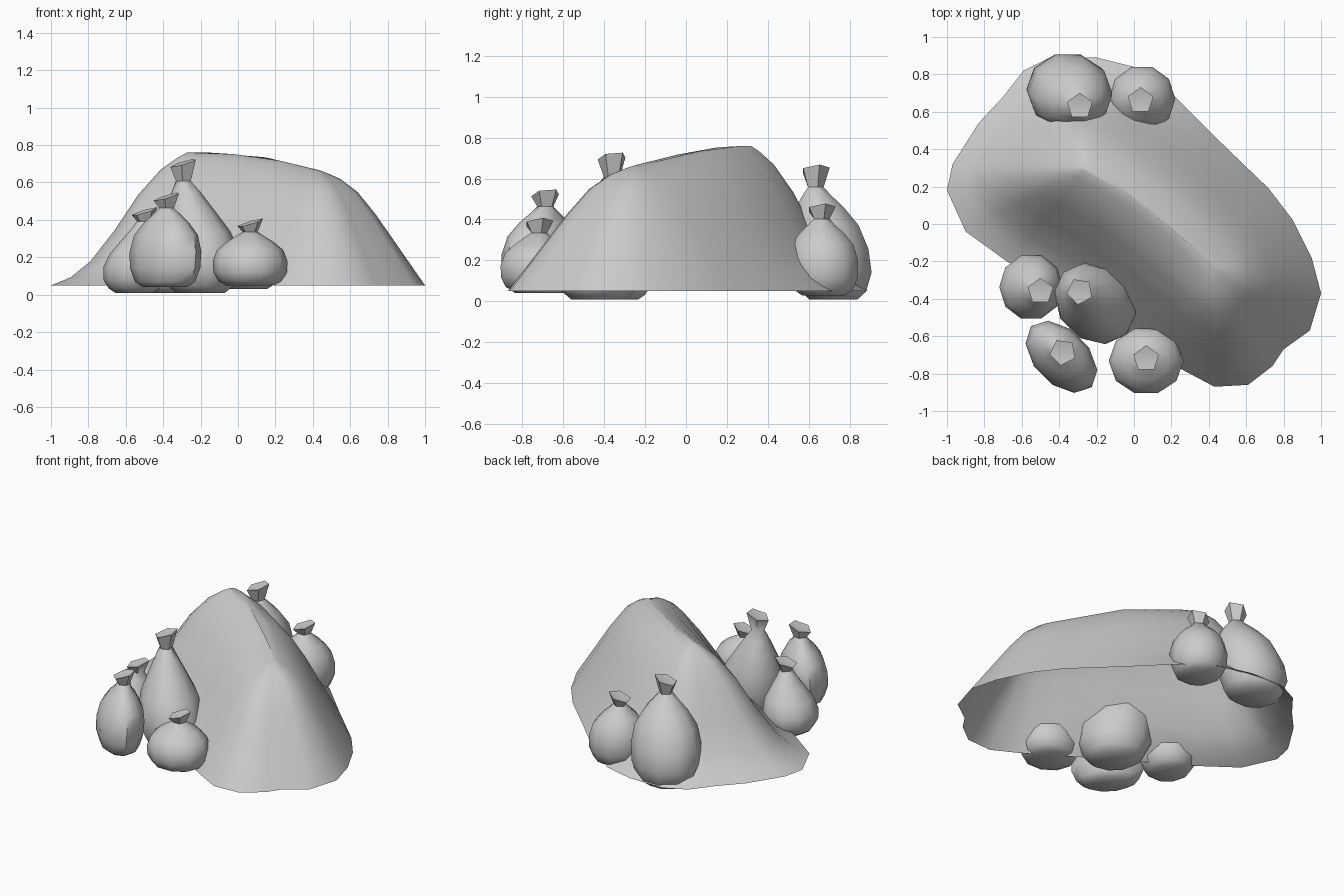
import bpy, bmesh
from math import sin, cos, pi, radians
from mathutils import Vector

if "Cube" in bpy.data.objects:
    bpy.data.objects.remove(bpy.data.objects["Cube"])


def make_object(name, rows, bottom, peak, angle):
    """Skin a stack of closed rings; optionally cap the bottom, fan the top to a peak."""
    bm = bmesh.new()
    rows = [[bm.verts.new(p) for p in ring] for ring in rows]
    n = len(rows[0])
    for a, b in zip(rows, rows[1:]):
        for i in range(n):
            j = (i + 1) % n
            bm.faces.new((a[i], a[j], b[j], b[i]))
    if bottom:
        bm.faces.new(rows[0][::-1])
    if peak is None:
        bm.faces.new(rows[-1])
    else:
        tip = bm.verts.new(peak)
        for i in range(n):
            bm.faces.new((rows[-1][i], rows[-1][(i + 1) % n], tip))
    bmesh.ops.remove_doubles(bm, verts=bm.verts, dist=0.0005)
    mesh = bpy.data.meshes.new(name)
    bm.to_mesh(mesh)
    bm.free()
    mesh.shade_smooth()
    mesh.set_sharp_from_angle(angle=radians(angle))
    obj = bpy.data.objects.new(name, mesh)
    bpy.context.collection.objects.link(obj)


# Mound: open shell lofted from its ground outline up to a bowed, sloping ridge
outline = [(-1, .18), (-.9, -.04), (-.68, -.2), (-.42, -.36), (-.15, -.52),
           (.08, -.67), (.26, -.78), (.43, -.87), (.61, -.86), (.74, -.76),
           (.8, -.67), (.94, -.57), (1, -.37), (.95, -.18), (.85, .02),
           (.72, .19), (.45, .45), (.2, .7), (0, .84), (-.2, .89),
           (-.45, .89), (-.59, .82), (-.7, .68), (-.83, .54), (-.97, .32)]
ridge_a, ridge_b = Vector((-.25, .30, .76)), Vector((.42, -.23, .665))
# distance from ridge, height at the back-left end, height at the front-right end
slope = [(1, 0, 0), (.86, .06, .19), (.72, .18, .38), (.55, .41, .61),
         (.38, .68, .81), (.22, .87, .925), (.1, .96, .975), (.03, 1, 1)]
axis = (ridge_b - ridge_a).xy
side = Vector((-axis.y, axis.x)).normalized()
rows = []
for s, back, front in slope:
    row = []
    for p in outline:
        q = Vector(p)
        u = min(1, max(0, (q - ridge_a.xy).dot(axis) / axis.length_squared))
        bow = 4 * u * (1 - u)
        r = ridge_a.lerp(ridge_b, u)
        top = r.xy + side * .05 * bow
        xy = top.lerp(q, s)
        # the back-right flank is fuller than the front-left one
        full = (q - ridge_a.xy).dot(side) > 0
        w = min(1, u + bow * .6) if full else u
        k = back + (front - back) * w
        row.append((xy.x, xy.y, .05 + (r.z + .025 * bow - .05) * k))
    rows.append(row)
make_object("mound", rows, False, None, 50)


# Tied sacks: ten-sided bodies narrowing to a five-sided flared, slanted neck
plump = [(0, .62), (.07, .84), (.24, .98), (.45, 1), (.66, .89), (.82, .62), (.93, .36)]
tall = [(0, .6), (.06, .80), (.18, .97), (.36, 1), (.55, .88), (.74, .6), (.90, .36)]


def sack(name, shape, base, tip, z0, z1, rx, ry, turn=0.0):
    neck_z = z1 - max(.075, .17 * (z1 - z0))
    c0, c1 = Vector(base), Vector(tip)
    levels = [(z0 + (neck_z - z0) * h, rx * r, ry * r, False) for h, r in shape]
    levels += [(neck_z, .042, .042, True), (z1 - .025, .072, .072, True)]
    rows = []
    for z, a, b, five in levels:
        h = min(1, (z - z0) / (neck_z - z0))
        c = c0.lerp(c1, max(0, (h - .3) / .7))
        row = []
        for i in range(10):
            t = 2 * pi * ((i // 2 * 2 + .5) if five else i) / 10 + turn
            e = t - turn
            x, y = a * cos(e), b * sin(e)
            px = x * cos(turn) - y * sin(turn)
            py = x * sin(turn) + y * cos(turn)
            slant = .3 * (px + py * .4) if z > neck_z else 0
            row.append((c.x + px, c.y + py, z + slant))
        rows.append(row)
    make_object(name, rows, True, (c1.x, c1.y, z1 - .04), 45)


sack("large_front_sack", tall, (-.20, -.43), (-.29, -.36), .01, .73, .235, .20, -pi / 4)
sack("narrow_front_sack", plump, (-.39, -.715), (-.38, -.685), .04, .55, .23, .145, -pi / 4)
sack("side_front_sack", tall, (-.555, -.335), (-.50, -.36), .01, .47, .17, .178)
sack("squat_front_sack", plump, (.065, -.735), (.065, -.72), .05, .41, .20, .182)
sack("large_back_sack", plump, (-.355, .72), (-.29, .63), .01, .67, .225, .20)
sack("small_back_sack", plump, (.045, .672), (.035, .66), .03, .48, .178, .18)
